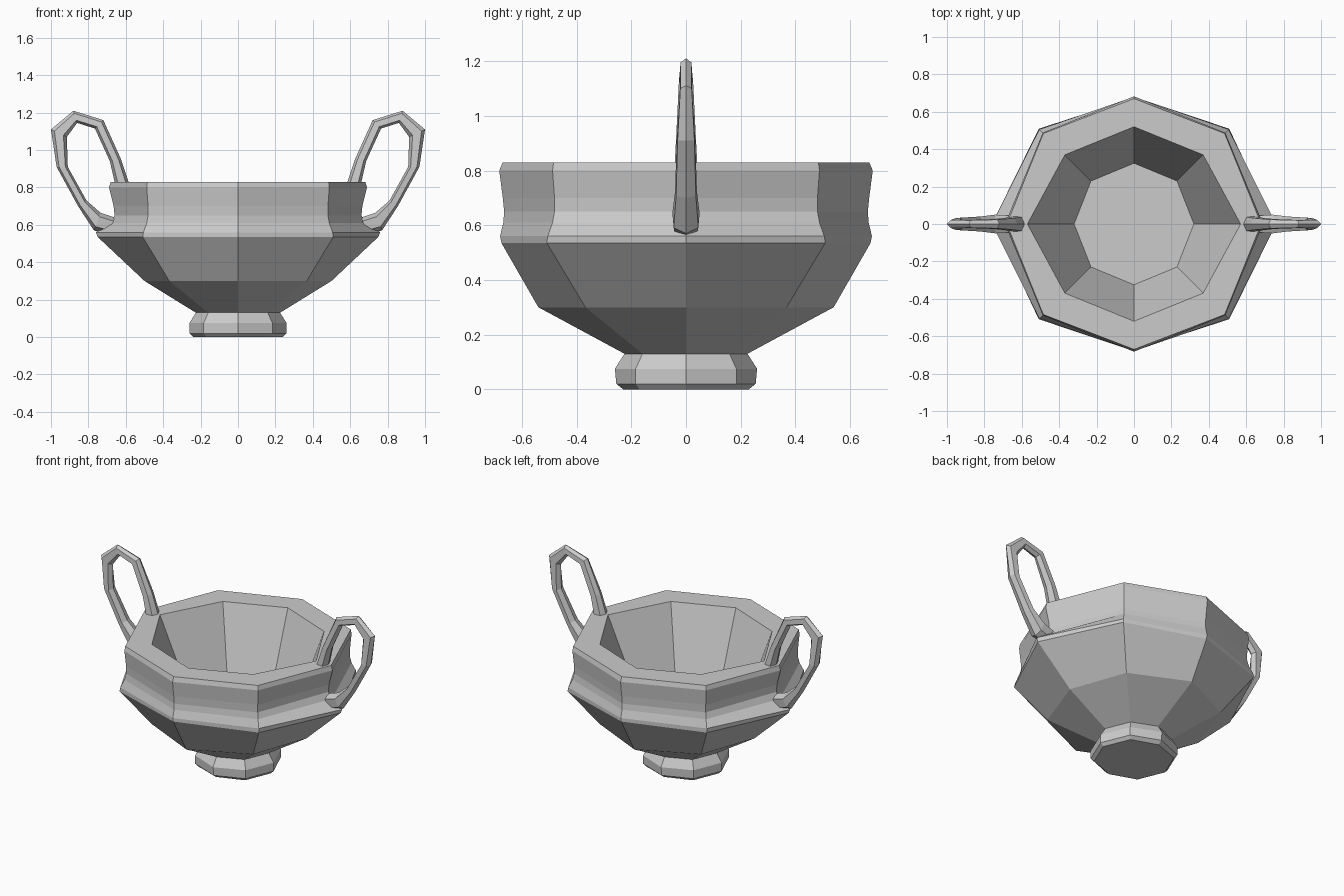
import bpy, bmesh
from math import sin, cos, pi
from mathutils import Vector

if "Cube" in bpy.data.objects:
    bpy.data.objects.remove(bpy.data.objects["Cube"])


def skin(name, rings):
    """Join equal-length rings into a capped flat-shaded mesh."""
    bm = bmesh.new()
    vr = [[bm.verts.new(p) for p in r] for r in rings]
    n = len(vr[0])
    for a, b in zip(vr, vr[1:]):
        for i in range(n):
            j = (i + 1) % n
            bm.faces.new((a[i], a[j], b[j], b[i]))
    bm.faces.new(vr[0][::-1])
    bm.faces.new(vr[-1])
    bmesh.ops.recalc_face_normals(bm, faces=bm.faces[:])
    me = bpy.data.meshes.new(name)
    bm.to_mesh(me)
    bm.free()
    ob = bpy.data.objects.new(name, me)
    bpy.context.collection.objects.link(ob)
    return ob


def octagon(rx, rd, ry, z):
    """Eight-sided ring: radius on x, on the diagonals and on y."""
    radii = (rx, rd, ry, rd)
    return [(radii[i % 4] * cos(i * pi / 4), radii[i % 4] * sin(i * pi / 4), z)
            for i in range(8)]


# Cup: foot, bowl, shoulder, neck, rim and hollow inside
profile = [
    (0.24, 0.24, 0.23, 0.0), (0.26, 0.26, 0.255, 0.02),
    (0.26, 0.26, 0.26, 0.075), (0.225, 0.225, 0.225, 0.13),
    (0.50, 0.52, 0.54, 0.30), (0.75, 0.72, 0.675, 0.535),
    (0.76, 0.715, 0.68, 0.56), (0.685, 0.69, 0.668, 0.61),
    (0.66, 0.68, 0.665, 0.65), (0.665, 0.68, 0.67, 0.70),
    (0.69, 0.69, 0.683, 0.80), (0.68, 0.685, 0.67, 0.83),
    (0.57, 0.523, 0.52, 0.83), (0.32, 0.325, 0.325, 0.28),
]
skin("cup_body", [octagon(*p) for p in profile])

# Handle stations: outer x, z, inner x, z, half thickness in y
stations = [
    (0.575, 0.78, 0.665, 0.78, 0.042), (0.585, 0.83, 0.66, 0.83, 0.041),
    (0.625, 0.95, 0.685, 0.94, 0.035), (0.72, 1.16, 0.765, 1.115, 0.026),
    (0.88, 1.21, 0.86, 1.145, 0.022), (1.00, 1.11, 0.915, 1.07, 0.023),
    (0.97, 0.91, 0.91, 0.91, 0.034), (0.855, 0.70, 0.81, 0.73, 0.04),
    (0.77, 0.57, 0.735, 0.665, 0.05), (0.69, 0.55, 0.66, 0.64, 0.045),
]


def handle(name, side):
    rings = []
    for ox, oz, ix, iz, w in stations:
        outer, inner = Vector((ox * side, 0, oz)), Vector((ix * side, 0, iz))
        ring = []
        for t, y in ((0, 0), (.22, .9), (.78, 1), (1, 0), (.78, -1), (.22, -.9)):
            ring.append(outer.lerp(inner, t) + Vector((0, y * w, 0)))
        rings.append(ring)
    return skin(name, rings)


handle("right_handle", 1)
handle("left_handle", -1)
